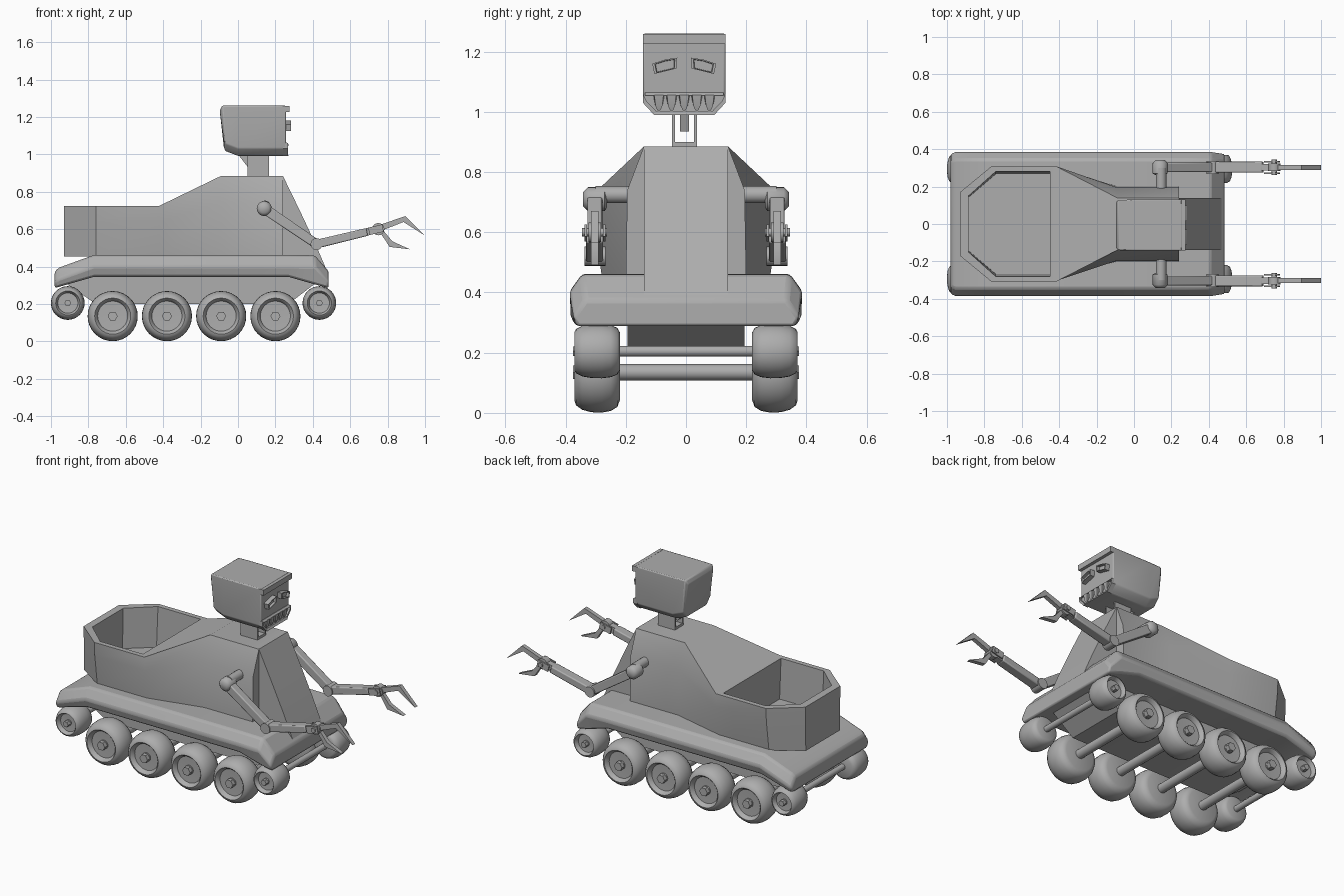
import bpy, bmesh, math
from mathutils import Vector

cube = bpy.data.objects.get("Cube")
if cube:
    bpy.data.objects.remove(cube, do_unlink=True)

GREY = (0.42, 0.42, 0.42, 1)
mat = bpy.data.materials.new("plain grey")
mat.use_nodes = True
mat.diffuse_color = GREY
mat.node_tree.nodes["Principled BSDF"].inputs["Base Color"].default_value = GREY


def smooth(ob, angle):
    bpy.ops.object.select_all(action='DESELECT')
    ob.select_set(True)
    bpy.context.view_layer.objects.active = ob
    bpy.ops.object.shade_smooth_by_angle(angle=math.radians(angle))


def loft(name, rings, angle=35, bevel=0):
    """Skin a list of equal-length rings and cap both ends."""
    bm = bmesh.new()
    rows = [[bm.verts.new(p) for p in ring] for ring in rings]
    n = len(rows[0])
    for a, b in zip(rows, rows[1:]):
        for i in range(n):
            bm.faces.new((a[i], a[(i + 1) % n], b[(i + 1) % n], b[i]))
    bm.faces.new(rows[0])
    bm.faces.new(rows[-1])
    bmesh.ops.recalc_face_normals(bm, faces=bm.faces)
    me = bpy.data.meshes.new(name)
    bm.to_mesh(me)
    bm.free()
    me.materials.append(mat)
    ob = bpy.data.objects.new(name, me)
    bpy.context.collection.objects.link(ob)
    if bevel:
        mod = ob.modifiers.new("soft edges", 'BEVEL')
        mod.width = bevel
        mod.segments = 2
    smooth(ob, angle)
    return ob


def slab(name, profile, y0, y1, **kw):
    """Extrude an (x, z) outline along y."""
    return loft(name, [[(x, y, z) for x, z in profile] for y in (y0, y1)], **kw)


def box(name, x0, x1, y0, y1, z0, z1):
    return slab(name, [(x0, z0), (x1, z0), (x1, z1), (x0, z1)], y0, y1)


def beam(name, a, b, w0, w1, y0, y1, **kw):
    """Tapered bar between two (x, z) points."""
    a, b = Vector(a), Vector(b)
    d = (b - a).normalized()
    n = Vector((-d.y, d.x))
    return slab(name, [a + n * w0, b + n * w1, b - n * w1, a - n * w0], y0, y1, **kw)


def turned(name, x, z, profile, sides=32):
    """Lathe a (y, radius) profile around an axis along y."""
    t = [2 * math.pi * i / sides for i in range(sides)]
    return loft(name, [[(x + r * math.cos(a), y, z + r * math.sin(a)) for a in t]
                       for y, r in profile], angle=50)


def rod(name, x, z, r, y0, y1, sides=16):
    return turned(name, x, z, [(y0, r), (y1, r)], sides)


# Running gear
axles = [(x, 0.135, 0.134) for x in (-0.67, -0.38, -0.09, 0.20)]
axles += [(-0.91, 0.205, 0.09), (0.435, 0.205, 0.09)]
tyre = [(0.22, 0.70), (0.228, 0.86), (0.25, 0.96), (0.28, 1.0), (0.315, 0.99),
        (0.345, 0.93), (0.365, 0.82), (0.37, 0.72), (0.362, 0.66), (0.345, 0.60), (0.343, 0.2)]
for x, z, r in axles:
    pin = r * 0.2
    rod("axle", x, z, pin, -0.35, 0.35)
    for s in (-1, 1):
        turned("wheel", x, z, [(s * y, r * k) for y, k in tyre])
        rod("hub_cap", x, z, pin, s * 0.34, s * 0.375, 6)

# Lower hull and deck
slab("lower_hull", [(-0.95, 0.33), (-0.76, 0.37), (0.27, 0.37), (0.44, 0.33),
                    (0.27, 0.20), (-0.76, 0.20)], -0.195, 0.195)
deck = [(-0.98, 0.285, 0.375, 0.36), (-0.955, 0.292, 0.395, 0.37), (-0.77, 0.345, 0.462, 0.37),
        (0.27, 0.345, 0.462, 0.37), (0.41, 0.305, 0.46, 0.37), (0.485, 0.285, 0.375, 0.36)]
loft("deck", [[(x, -w, lo), (x, -w - 0.018, hi - 0.06), (x, -w + 0.025, hi),
               (x, w - 0.025, hi), (x, w + 0.018, hi - 0.06), (x, w, lo)]
              for x, lo, hi, w in deck], bevel=0.012)

# Body: rear tub rising into rounded shoulders (x, base, side, top half-widths, side and top z)
body_plan = [(-0.93, 0.165, 0.169, 0.17, 0.64, 0.725), (-0.76, 0.28, 0.305, 0.31, 0.64, 0.725),
             (-0.42, 0.28, 0.305, 0.31, 0.64, 0.725), (-0.09, 0.20, 0.195, 0.14, 0.74, 0.885),
             (0.24, 0.20, 0.195, 0.14, 0.74, 0.885)]
body = loft("body", [[(x, -wb, 0.455), (x, -ws, zs), (x, -wt, zt),
                      (x, wt, zt), (x, ws, zs), (x, wb, 0.455)]
                     for x, wb, ws, wt, zs, zt in body_plan])

# Tub hollow
plan = [(-0.885, 0.15), (-0.74, 0.28), (-0.45, 0.28)]
outline = plan + [(x, -y) for x, y in reversed(plan)]
cutter = loft("tub_cutter", [[(x, y * k, z) for x, y in outline]
                             for z, k in ((0.48, 0.95), (0.725, 1.0), (0.95, 1.0))])
cutter.hide_render = True
cut = body.modifiers.new("hollow", 'BOOLEAN')
cut.object = cutter
cut.solver = 'EXACT'
bpy.context.view_layer.objects.active = body
bpy.ops.object.modifier_apply(modifier=cut.name)
bpy.data.objects.remove(cutter, do_unlink=True)
smooth(body, 52)

# Sloping chest wedge
slab("chest", [(0.2, 0.885), (0.24, 0.885), (0.33, 0.70), (0.41, 0.53), (0.47, 0.39), (0.2, 0.39)],
     -0.14, 0.14)

# Neck bracket
box("neck_base", 0.05, 0.165, -0.045, 0.035, 0.88, 0.90)
for y in (-0.041, 0.031):
    box("neck_plate", 0.05, 0.165, y - 0.005, y + 0.005, 0.885, 1.0)
slab("neck_brace", [(0.0, 1.0), (0.05, 0.935), (0.11, 0.935), (0.13, 1.0)], -0.02, 0.01)

# Head, tapering towards the lower back
YC = -0.006
head = [((-0.098, 1.235), (-0.076, 1.04), 0.12), ((-0.085, 1.26), (-0.068, 1.018), 0.134),
        ((0.0, 1.26), (0.0, 0.992), 0.137), ((0.256, 1.26), (0.256, 0.992), 0.137)]
loft("head", [[(x, YC + a * w, z) for a, x, z in
               ((-1, xt, hi), (1, xt, hi), (1, xb, lo + 0.04), (0.72, xb, lo),
                (-0.72, xb, lo), (-1, xb, lo + 0.04))]
              for (xt, hi), (xb, lo), w in head], angle=45, bevel=0.006)
box("brow", 0.24, 0.275, YC - 0.137, YC + 0.137, 1.225, 1.258)

# Mouth: lips and long pointed teeth
slab("upper_lip", [(0.24, 1.064), (0.259, 1.064), (0.27, 1.054), (0.24, 1.054)],
     YC - 0.13, YC + 0.13)
slab("lower_lip", [(0.24, 1.003), (0.265, 1.003), (0.272, 0.99), (0.24, 0.99)],
     YC - 0.1, YC + 0.1)
for s in (-1, 1):
    loft("lip_corner", [[(x, YC + s * y, z) for y, z in
                         ((0.137, 1.06), (0.137, 1.03), (0.1, 0.99), (0.095, 1.005), (0.125, 1.035))]
                        for x in (0.24, 0.268)])
for i in range(5):
    y = YC - 0.084 + i * 0.042
    loft("tooth", [[(0.25, y + d, 1.056), (0.27, y + d * 0.8, 1.056),
                    (0.266, y + d * 0.6, 1.02), (0.258, y + d * 0.1, 0.998)]
                   for d in (-0.019, 0.019)])

# Drooping eyes: raised frame with a sunken middle
for s in (-1, 1):
    def eye(k):
        pts = ((-0.040, 0.028), (0.0, 0.022), (0.043, 0.008), (0.036, -0.026), (-0.038, -0.008))
        return [(YC + s * (0.063 + u * k), 1.152 + v * k) for u, v in pts]
    loft("eye_frame", [[(x, y, z) for y, z in eye(k)]
                       for x, k in ((0.24, 1), (0.284, 1), (0.284, 0.8), (0.268, 0.75))])

# Arms
shoulder, elbow, wrist = (0.14, 0.71), (0.42, 0.52), (0.75, 0.60)
for s in (-1, 1):
    def span(lo, hi):
        return s * lo, s * hi
    rod("shoulder_shaft", 0.145, 0.725, 0.028, *span(0.13, 0.30))
    turned("shoulder_joint", *shoulder, [(s * y, r) for y, r in
           ((0.262, 0.025), (0.27, 0.04), (0.325, 0.04), (0.342, 0.024))], 20)
    beam("upper_arm", shoulder, elbow, 0.027, 0.025, *span(0.278, 0.328), bevel=0.006)
    rod("elbow_joint", *elbow, 0.032, *span(0.268, 0.338))
    beam("forearm", elbow, (0.69, 0.585), 0.023, 0.021, *span(0.275, 0.333), bevel=0.006)
    beam("wrist_link", (0.68, 0.583), wrist, 0.02, 0.02, *span(0.285, 0.322))
    rod("wrist_joint", *wrist, 0.033, *span(0.283, 0.324))
    rod("wrist_pin", *wrist, 0.014, *span(0.262, 0.345))
    for y in (0.272, 0.333):
        beam("wrist_plate", (0.70, 0.588), (0.775, 0.606), 0.02, 0.02, *span(y - 0.004, y + 0.004))
    slab("upper_finger", [(0.75, 0.585), (0.75, 0.62), (0.895, 0.67), (1.0, 0.565),
                          (0.885, 0.638)], *span(0.29, 0.315))
    slab("lower_finger", [(0.745, 0.60), (0.775, 0.595), (0.825, 0.535), (0.92, 0.492),
                          (0.81, 0.505), (0.785, 0.545)], *span(0.29, 0.315))
